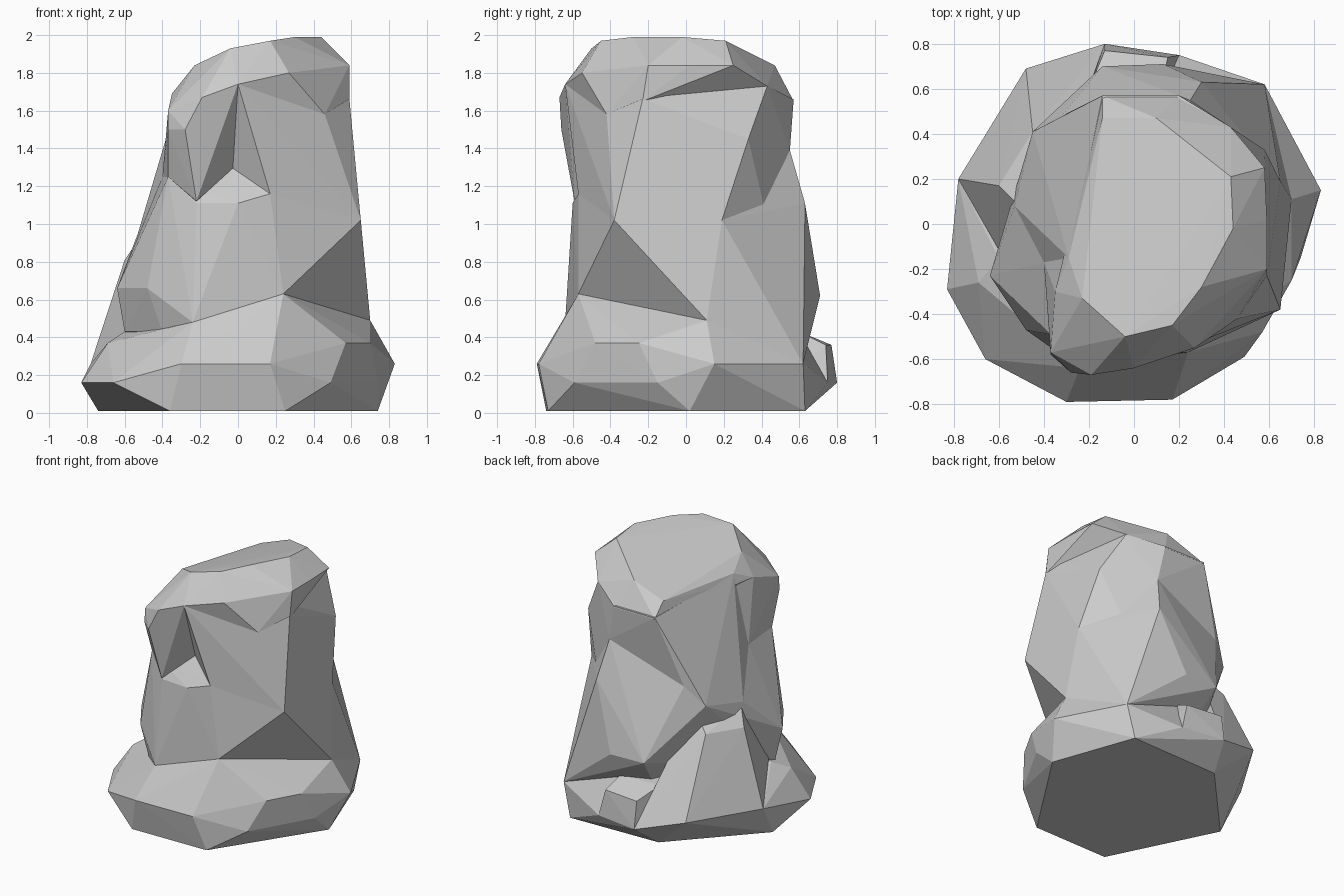
import bpy
import bmesh

# Remove the default object
default_cube = bpy.data.objects.get("Cube")
if default_cube is not None:
    bpy.data.objects.remove(default_cube, do_unlink=True)


def make_material(name, colour):
    material = bpy.data.materials.new(name)
    material.use_nodes = True
    material.diffuse_color = colour
    shader = material.node_tree.nodes["Principled BSDF"]
    shader.inputs["Base Color"].default_value = colour
    shader.inputs["Roughness"].default_value = 0.9
    return material


stone = make_material("grey_stone", (0.6, 0.6, 0.6, 1))


def chiselled_block(name, corners):
    """Wrap a few corner points in a flat-faced convex block of stone."""
    bm = bmesh.new()
    for corner in corners:
        bm.verts.new(corner)
    hull = bmesh.ops.convex_hull(bm, input=bm.verts[:])
    unused = [item for item in hull["geom_interior"] + hull["geom_unused"]
              if isinstance(item, bmesh.types.BMVert) and item.is_valid]
    bmesh.ops.delete(bm, geom=list(set(unused)), context="VERTS")
    bmesh.ops.recalc_face_normals(bm, faces=bm.faces[:])
    mesh = bpy.data.meshes.new(name)
    bm.to_mesh(mesh)
    bm.free()
    mesh.materials.append(stone)
    block = bpy.data.objects.new(name, mesh)
    bpy.context.scene.collection.objects.link(block)
    return block


def level(height, *spots):
    """Give a run of plan positions one shared height."""
    return [(x, y, height) for x, y in spots]


# Corners shared by neighbouring blocks, so that they meet without gaps
waist = level(1.02, (.65, -.38), (.65, .19), (.43, .43), (-.45, .41))
back_ridge = [(.25, .55, 1.39), (-.32, .48, 1.16)]
chest_notch = [(.17, -.57, 1.16), (0, -.45, 1.32)]
flank = [(-.4, -.17, 1.25), (-.53, .08, .95)]
knee = [(.24, -.57, .63), (-.24, -.64, .48), (.7, .11, .49)]
brow_line = [(-.19, -.67, 1.67), (0, -.64, 1.74),
             (-.37, -.57, 1.6), (-.35, -.3, 1.69), (-.29, -.15, 1.76)]
heel = [(-.2, .6, .43), (-.13, .8, .16)]

# Wide foot: underside, outer rim, then upper shoulders
chiselled_block("foot", knee + heel + [
    *level(.01, (-.36, -.74), (.25, -.73), (.74, .02), (.52, .63),
           (-.2, .61), (-.74, .03)),
    *level(.16, (-.83, -.29), (-.66, -.6), (.49, -.59), (.74, -.15),
           (.2, .75)),
    *level(.26, (-.3, -.79), (.17, -.78), (.83, .15), (.58, .62),
           (-.48, .69), (-.78, .2)),
    *level(.37, (.57, -.48), (.7, -.25), (-.69, -.26)),
    *level(.43, (-.6, -.15), (-.4, -.5), (.12, .6)),
])

# Small step at the back of the foot
chiselled_block("back_step", heel + [
    *level(.16, (.2, .75), (.2, .5), (-.2, .5)),
    *level(.36, (-.13, .77), (.15, .74)),
    (.12, .6, .43),
])

# Sloping ledge on the side
chiselled_block("side_ledge", heel + [
    *level(.26, (-.78, .2), (-.48, .69), (-.3, -.2)),
    *level(.81, (-.6, .17), (-.45, .41)),
    (-.58, -.15, .45), (-.52, .09, .93), (-.3, .33, .95),
])

# Main trunk
chiselled_block("trunk", knee + waist + back_ridge + chest_notch + flank + [
    *level(.43, (-.4, -.48), (-.6, -.2), (-.1, .55)),
    *level(.62, (.13, .71), (-.14, .7)),
    *level(.66, (-.64, -.23), (-.48, -.47)),
    *level(1.11, (0, -.6), (-.22, -.58), (.3, .63)),
    (.58, .62, .26), (-.37, -.49, 1.25),
])

# Narrow neck
chiselled_block("neck", waist + back_ridge + chest_notch + flank + [
    *level(1.45, (.6, -.23), (.58, .33)),
    *level(1.66, (.2, .57), (-.14, .57), (.59, -.23)),
    (.46, -.42, 1.58), (.43, .43, 1.73), (.57, -.1, 1.68),
    (0, -.64, 1.74), (-.29, -.15, 1.76),
])

# Jutting brow that joins the crown to the trunk
chiselled_block("brow", brow_line + [
    *level(1.5, (-.37, -.58), (-.28, -.66)),
    *level(1.25, (-.37, -.49), (-.4, -.17)),
    (-.22, -.59, 1.12), (0, -.45, 1.32), (0, 0, 1.5),
])

# Crown with a tilted top
chiselled_block("crown", brow_line + [
    *level(1.99, (.44, -.02), (.3, -.28)),
    *level(1.97, (.43, .21), (.17, -.45)),
    *level(1.84, (.1, .47), (-.23, -.33),
           (.59, -.2), (.59, .02), (.58, .25)),
    *level(1.65, (.2, .57), (-.14, .57), (.59, -.23)),
    (-.04, -.5, 1.93), (.27, -.55, 1.8), (-.14, .47, 1.75),
    (.46, -.42, 1.58), (.43, .43, 1.73),
])
